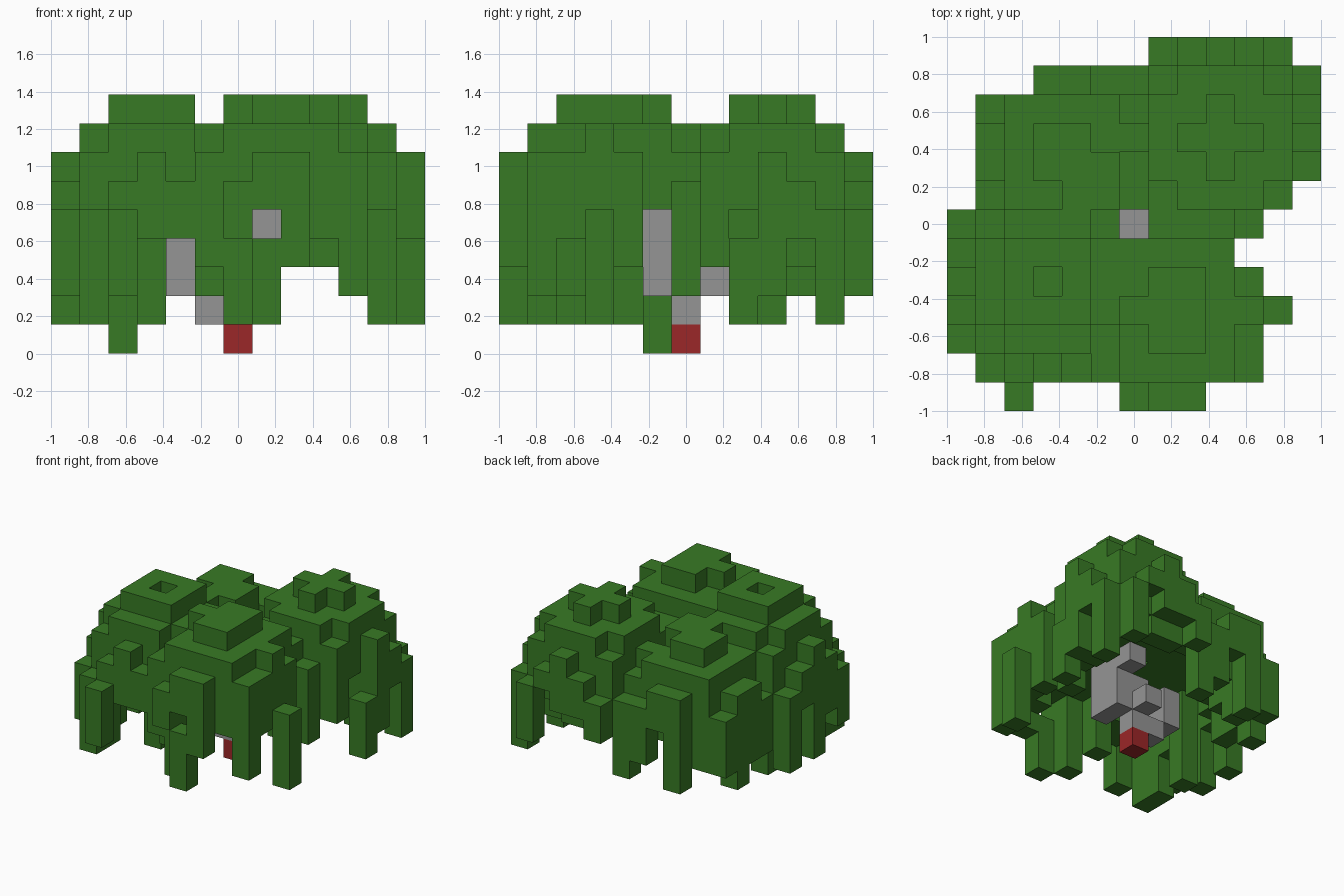
import bpy
import bmesh
import random
from math import hypot
from mathutils import Vector

random.seed(4)
old = bpy.data.objects.get("Cube")
if old:
    bpy.data.objects.remove(old, do_unlink=True)

N = 13
CELL = 2 / N


def material(name, rgb):
    m = bpy.data.materials.new(name)
    m.use_nodes = True
    m.diffuse_color = (*rgb, 1)
    m.node_tree.nodes["Principled BSDF"].inputs["Base Color"].default_value = (*rgb, 1)
    return m


def block(xs, ys, zs):
    """All grid cells in an inclusive box."""
    return {(i, j, k) for i in range(xs[0], xs[1] + 1)
            for j in range(ys[0], ys[1] + 1) for k in range(zs[0], zs[1] + 1)}


def build(name, cells, mat):
    """Turn cells into one mesh holding only the outer faces."""
    bm = bmesh.new()
    for cell in sorted(cells):
        centre = Vector(cell) + Vector((0.5, 0.5, 0.5))
        for axis in range(3):
            for sign in (-1, 1):
                n = Vector((0, 0, 0))
                n[axis] = sign
                if tuple(int(c + d) for c, d in zip(cell, n)) in cells:
                    continue
                u = Vector((n.y, n.z, n.x))
                v = n.cross(u)
                corners = [centre + (n + a * u + b * v) / 2
                           for a, b in ((-1, -1), (1, -1), (1, 1), (-1, 1))]
                bm.faces.new([bm.verts.new(
                    ((p.x - N / 2) * CELL, (p.y - N / 2) * CELL, p.z * CELL))
                    for p in corners])
    bmesh.ops.remove_doubles(bm, verts=bm.verts, dist=0.001)
    bmesh.ops.dissolve_limit(bm, angle_limit=0.01, verts=bm.verts, edges=bm.edges)
    mesh = bpy.data.meshes.new(name)
    bm.to_mesh(mesh)
    bm.free()
    mesh.materials.append(mat)
    obj = bpy.data.objects.new(name, mesh)
    bpy.context.collection.objects.link(obj)


# Trunk and branches
root = {(6, 6, 0)}
branches = (block((5, 6), (6, 6), (1, 1)) | block((6, 6), (6, 6), (2, 3))
            | block((4, 4), (5, 6), (2, 3)) | block((7, 7), (5, 5), (2, 4))
            | block((7, 7), (6, 6), (2, 4))
            | {(6, 7, 2), (7, 7, 5), (7, 7, 4)})

# Outline of the canopy, front row to back row
spans = [(6, 8), (1, 10), (0, 10), (0, 11), (0, 10), (0, 9), (0, 10),
         (1, 11), (1, 12), (1, 12), (1, 12), (3, 12), (7, 11)]
plan = {(i, j) for j, (a, b) in enumerate(spans) for i in range(a, b + 1)}
plan.add((2, 0))
plan.discard((6, 6))

# Crown tops: three tall mounds and one lower one
caps = (block((2, 4), (3, 5), (8, 8)) - {(3, 4, 8)}
        | block((7, 8), (2, 4), (8, 8)) | {(6, 3, 8)}
        | block((8, 10), (9, 9), (8, 8)) | block((9, 9), (8, 10), (8, 8)))
low_cap = block((3, 5), (7, 9), (7, 7)) - {(3, 7, 7), (5, 9, 7)}
mounds = [(3, 4, 2.3), (7.5, 3, 2.6), (9, 9, 2.3), (3.5, 8.5, 1.55)]
short_tops = {(11, 3): 4, (12, 8): 3, (6, 0): 5}

# Hanging strands: lowest level of each
strands = {(7, 0): 1, (11, 3): 1, (10, 1): 2, (1, 1): 1, (1, 2): 1, (2, 5): 0,
           (0, 6): 1, (0, 4): 1, (1, 9): 1, (3, 11): 1, (6, 11): 1,
           (12, 11): 1, (12, 8): 1, (2, 0): 2, (6, 0): 4, (0, 2): 2,
           (8, 12): 4, (9, 12): 4, (10, 12): 5, (11, 12): 2, (7, 12): 3,
           (8, 11): 3, (9, 11): 3, (10, 11): 4, (11, 11): 4,
           (11, 9): 2, (6, 1): 1, (3, 1): 4, (5, 2): 2, (8, 1): 4, (9, 1): 4,
           (5, 11): 2, (10, 6): 2, (2, 10): 2, (2, 9): 2, (10, 7): 3}


def is_rim(i, j, reach):
    return any((i + a, j + b) not in plan and (i + a, j + b) != (6, 6)
               for a in range(-reach, reach + 1) for b in range(-reach, reach + 1)
               if abs(a) + abs(b) <= reach)


def top(i, j):
    if (i, j, 8) in caps:
        return 8
    if (i, j, 7) in low_cap:
        return 7
    if (i, j) in short_tops:
        return short_tops[i, j]
    gaps = [hypot(i - x, j - y) - r for x, y, r in mounds]
    gap = min(gaps)
    if min(gaps[:-1]) <= 0:
        return 7
    if gap <= 0.8:
        return 6
    return 4 if gap > 1.02 and is_rim(i, j, 1) else 5


def bottom(i, j):
    if (i, j) in strands:
        return strands[i, j]
    if is_rim(i, j, 1):
        low = random.choice((2, 3, 4, 4))
    elif is_rim(i, j, 2):
        low = random.choice((3, 4, 4, 5))
    else:
        low = 5
    # Keep the openings between the strands clear
    if i == 4 and j < 6:
        low = max(low, 4)
    if i in (8, 9) or (j == 7 and i > 6):
        low = max(low, 3)
    if j == 5 and i > 6:
        low = 5
    return low


leaves = set()
for i, j in sorted(plan):
    high = top(i, j)
    leaves |= block((i, i), (j, j), (min(bottom(i, j), high), high))
leaves -= block((7, 7), (0, 4), (4, 4)) | branches | root

build("trunk_base", root, material("dark red", (0.33, 0.02, 0.021)))
build("branches", branches, material("grey bark", (0.3, 0.3, 0.3)))
build("leaf_canopy", leaves, material("leaf green", (0.039, 0.195, 0.018)))
